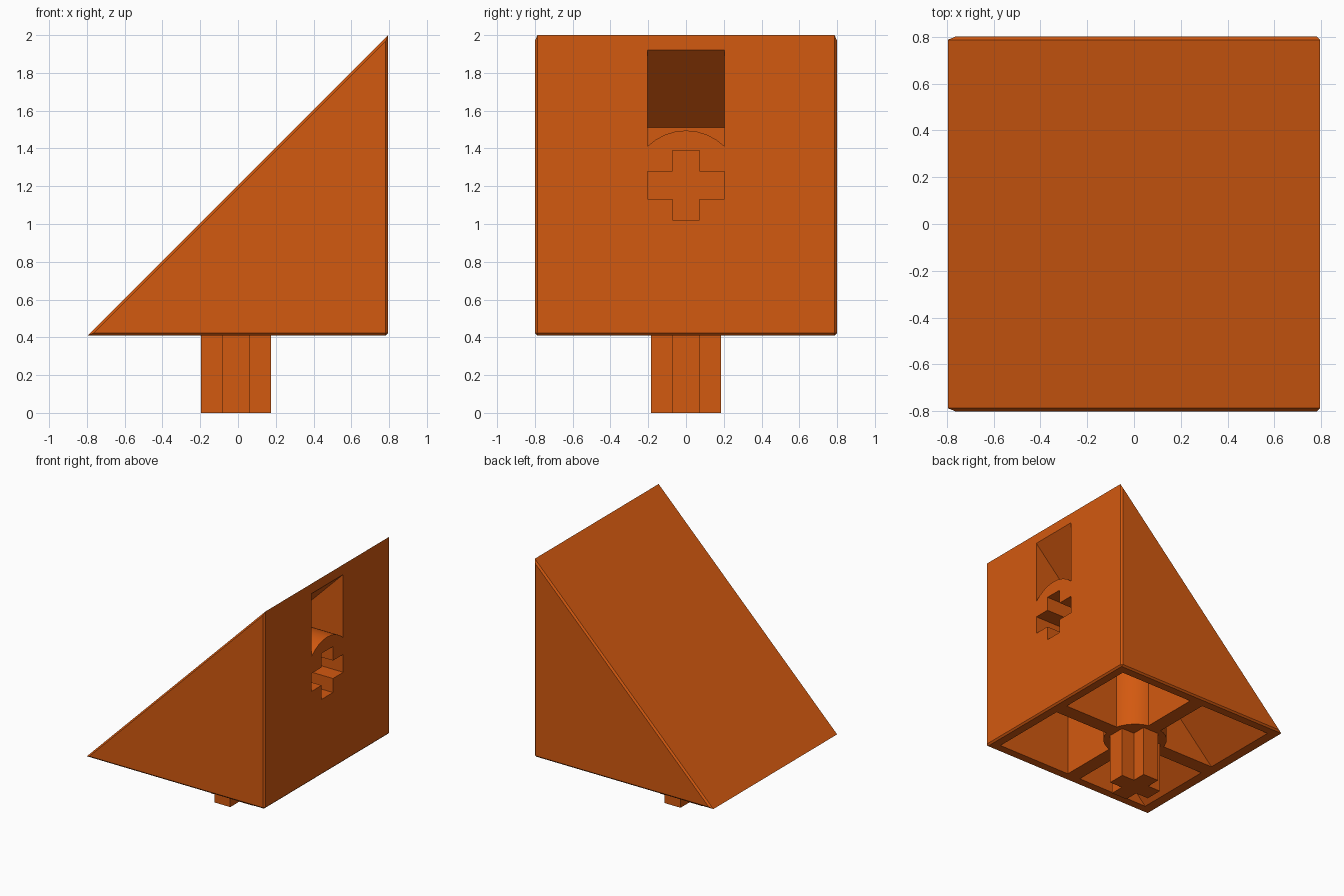
import bpy
import bmesh
from mathutils import Matrix
from math import pi

if "Cube" in bpy.data.objects:
    bpy.data.objects.remove(bpy.data.objects["Cube"], do_unlink=True)

COLOUR = (0.65, 0.10, 0.005, 1)
orange = bpy.data.materials.new("orange plastic")
orange.use_nodes = True
orange.diffuse_color = COLOUR
orange.node_tree.nodes["Principled BSDF"].inputs["Base Color"].default_value = COLOUR

RIGHT, BASE, TOP, HALF = 0.795, 0.41, 2.0, 0.8
WALL, CENTRE, SOCKET_Z = 0.08, -0.01, 1.205
POCKET_BACK = 0.385


def finish(name, bm):
    bmesh.ops.recalc_face_normals(bm, faces=bm.faces)
    mesh = bpy.data.meshes.new(name)
    bm.to_mesh(mesh)
    bm.free()
    mesh.materials.append(orange)
    obj = bpy.data.objects.new(name, mesh)
    bpy.context.collection.objects.link(obj)
    return obj


def prism(points, depth, place):
    """Extrude a 2D outline; place maps (u, v, w) to a position."""
    bm = bmesh.new()
    ends = [[bm.verts.new(place(u, v, w)) for u, v in points] for w in depth]
    bm.faces.new(ends[0])
    bm.faces.new(ends[1])
    n = len(points)
    for i in range(n):
        j = (i + 1) % n
        bm.faces.new((ends[0][i], ends[0][j], ends[1][j], ends[1][i]))
    return bm


def along_y(u, v, w):
    return (u, w, v)


def along_x(u, v, w):
    return (w, u, SOCKET_Z + v)


def along_z(u, v, w):
    return (CENTRE + u, v, w)


def box(name, x, y, z):
    outline = [(x[0], z[0]), (x[1], z[0]), (x[1], z[1]), (x[0], z[1])]
    return finish(name, prism(outline, y, along_y))


def cylinder(name, radius, length, centre, turn=None):
    bm = bmesh.new()
    matrix = Matrix.Translation(centre) @ (turn or Matrix())
    bmesh.ops.create_cone(bm, cap_ends=True, segments=32, radius1=radius,
                          radius2=radius, depth=length, matrix=matrix)
    return finish(name, bm)


def cross(a, b, t):
    """Plus-shaped outline with reach a by b and arm half-width t."""
    return [(-t, -b), (t, -b), (t, -t), (a, -t), (a, t), (t, t),
            (t, b), (-t, b), (-t, t), (-a, t), (-a, -t), (-t, -t)]


def subtract(target, *cutters):
    for cutter in cutters:
        mod = target.modifiers.new("cut", 'BOOLEAN')
        mod.operation = 'DIFFERENCE'
        mod.solver = 'EXACT'
        mod.object = cutter
        with bpy.context.temp_override(object=target, active_object=target,
                                       selected_objects=[target]):
            bpy.ops.object.modifier_apply(modifier=mod.name)
        bpy.data.objects.remove(cutter, do_unlink=True)


# Outer wedge with small chamfers, keeping the two acute edges sharp
bm = prism([(-0.795, BASE), (RIGHT, BASE), (RIGHT, TOP)], (-HALF, HALF), along_y)
bmesh.ops.recalc_face_normals(bm, faces=bm.faces)
soft = [e for e in bm.edges
        if abs(e.verts[0].co.y - e.verts[1].co.y) < 0.01
        or all(v.co.x > 0 and v.co.z < 1 for v in e.verts)]
bmesh.ops.bevel(bm, geom=soft, offset=0.013, segments=1, affect='EDGES')
wedge = finish("wedge_body", bm)

# Hollow underside, leaving the ribs, centre post and socket boss standing
low, inner = BASE - 0.05, RIGHT - WALL
shift = BASE - 0.795 - WALL - BASE
slope = TOP - RIGHT - WALL
cavity = finish("cavity", prism([(low - slope, low), (inner, low), (inner, inner + slope)],
                                (-HALF + WALL, HALF - WALL), along_y))
quarter = Matrix.Rotation(pi / 2, 4, 'Y')
subtract(
    cavity,
    box("long_rib", (-1, 1), (-0.06, 0.06), (0.2, 2.2)),
    box("cross_rib", (CENTRE - 0.06, CENTRE + 0.06), (-1, 1), (0.2, 2.2)),
    cylinder("centre_post", 0.24, 2, (CENTRE, 0, 1.2)),
    cylinder("socket_boss", 0.29, 0.67, (0.665, 0, SOCKET_Z), quarter),
    box("pocket_housing", (POCKET_BACK - 0.06, 1), (-0.26, 0.26), (SOCKET_Z, 2.2)))
subtract(wedge, cavity)

# Window pocket above the rounded top of the socket boss
back_z = POCKET_BACK + slope
pocket = finish("pocket", prism(
    [(POCKET_BACK, 1.3), (0.9, 1.3), (0.9, RIGHT + slope),
     (RIGHT, RIGHT + slope), (POCKET_BACK, back_z)], (-0.203, 0.203), along_y))
subtract(pocket, cylinder("boss_top", 0.29, 2, (0.6, 0, SOCKET_Z), quarter))
subtract(wedge, pocket)

# Cross-shaped socket in the upright face
subtract(wedge, finish("socket", prism(cross(0.203, 0.185, 0.072),
                                       (POCKET_BACK, 0.9), along_x)))

# Cross-shaped stem below the base
stem = finish("cross_stem", prism(cross(0.186, 0.186, 0.071), (0, BASE + 0.01), along_z))

for obj in (wedge, stem):
    with bpy.context.temp_override(object=obj, active_object=obj,
                                   selected_objects=[obj],
                                   selected_editable_objects=[obj]):
        bpy.ops.object.shade_smooth_by_angle(angle=0.4)
